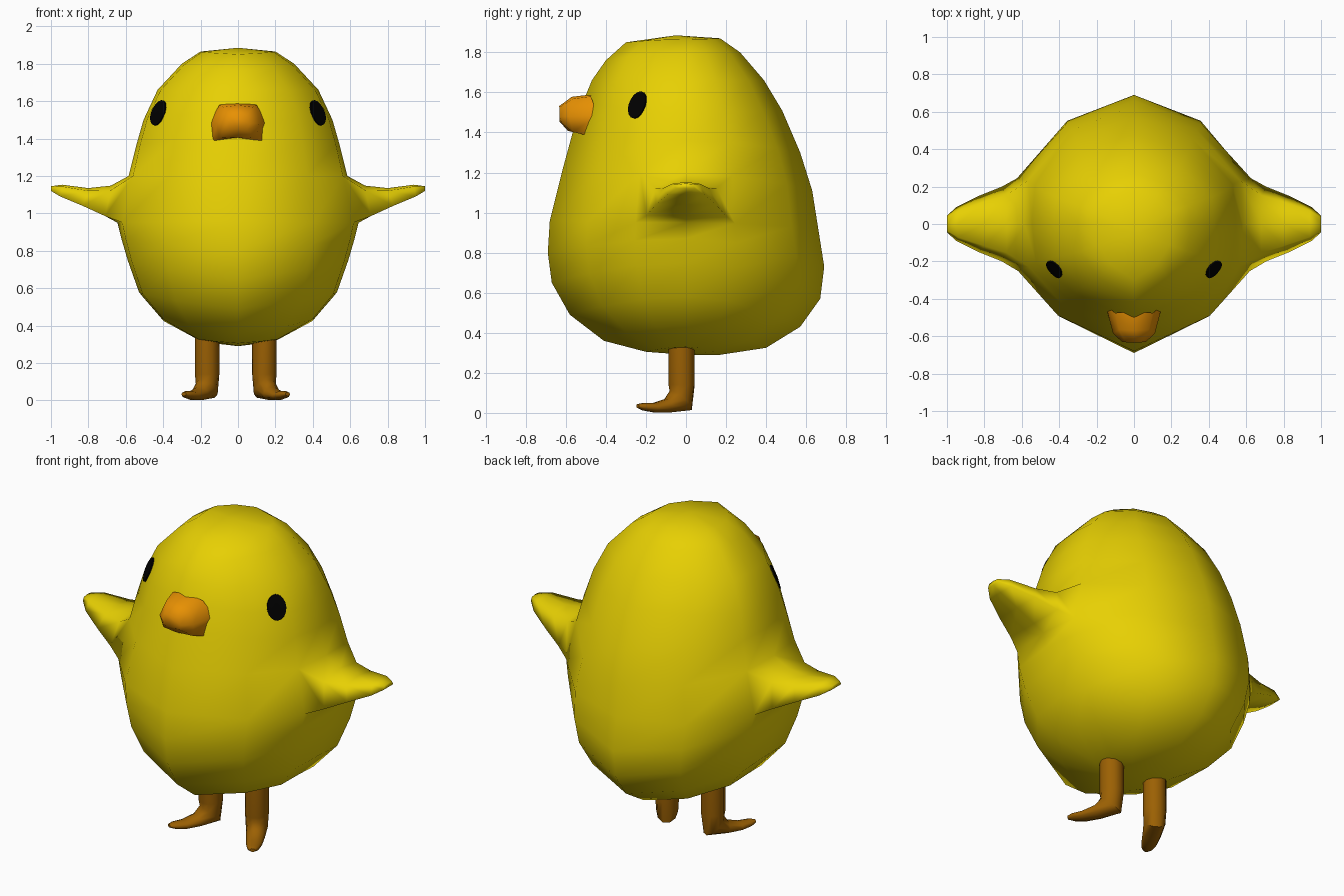
import bpy, bmesh, math
from mathutils import Vector

cube = bpy.data.objects.get("Cube")
if cube:
    bpy.data.objects.remove(cube)


def material(name, rgb):
    m = bpy.data.materials.new(name)
    m.use_nodes = True
    m.diffuse_color = (*rgb, 1)
    bsdf = m.node_tree.nodes["Principled BSDF"]
    bsdf.inputs["Base Color"].default_value = (*rgb, 1)
    bsdf.inputs["Roughness"].default_value = 0.6
    return m


YELLOW = material("chick yellow", (0.8, 0.63, 0.001))
ORANGE = material("beak orange", (0.8, 0.28, 0.001))
BROWN = material("leg brown", (0.33, 0.118, 0.001))
BLACK = material("eye black", (0.0, 0.0, 0.0))


def finish(bm, name, mat, sharp=None):
    bmesh.ops.recalc_face_normals(bm, faces=bm.faces)
    me = bpy.data.meshes.new(name)
    bm.to_mesh(me)
    bm.free()
    me.materials.append(mat)
    me.shade_smooth()
    if sharp:
        me.set_sharp_from_angle(angle=math.radians(sharp))
    ob = bpy.data.objects.new(name, me)
    bpy.context.collection.objects.link(ob)
    return ob


def ring(bm, pts):
    return [bm.verts.new(p) for p in pts]


def bridge(bm, a, b, skip=()):
    n = len(a)
    for i in range(n):
        if i not in skip:
            bm.faces.new((a[i], a[(i + 1) % n], b[(i + 1) % n], b[i]))


# Body: rings of (front y, front z, side x, side z, back y, back z)
RINGS = [
    (-.20, .305, .22, .33, .17, .29), (-.41, .36, .41, .44, .40, .325),
    (-.58, .49, .53, .58, .57, .43), (-.67, .65, .59, .75, .67, .57),
    (-.69, .80, .625, .87, .69, .73), (-.68, .96, .645, .95, .66, .92),
    (-.62, 1.20, .585, 1.20, .63, 1.11), (-.56, 1.42, .545, 1.36, .57, 1.30),
    (-.515, 1.55, .505, 1.50, .48, 1.51), (-.47, 1.66, .43, 1.66, .39, 1.66),
    (-.40, 1.76, .30, 1.80, .27, 1.80), (-.30, 1.85, .20, 1.865, .17, 1.87),
]
HALF = [(0, -1), (.63, -.72), (.96, -.37), (1, 0), (.97, .37), (.57, .8), (0, 1)]
OUTLINE = HALF + [(-u, v) for u, v in HALF[5:0:-1]]

bm = bmesh.new()
loops = []
for yf, zf, w, zs, yb, zb in RINGS:
    pts = []
    for u, v in OUTLINE:
        y_end, z_end = (yf, zf) if v < 0 else (yb, zb)
        pts.append((w * u, abs(v) * y_end, zs + (z_end - zs) * v * v))
    loops.append(ring(bm, pts))
for i in range(len(loops) - 1):
    bridge(bm, loops[i], loops[i + 1], (2, 3, 8, 9) if i == 5 else ())
for loop, tip in ((loops[0], (0, 0, .29)), (loops[-1], (0, -.05, 1.885))):
    c = bm.verts.new(tip)
    for i in range(12):
        bm.faces.new((loop[i], loop[(i + 1) % 12], c))

# Wings: grown out of the openings left in the body sides
# (bottom x, bottom z, top x, top z, half depth)
WING = [(.71, .985, .68, 1.148, .198), (.83, 1.04, .80, 1.135, .15),
        (.95, 1.09, .94, 1.153, .09), (1.0, 1.12, 1.0, 1.145, .045)]
lo, hi = loops[5], loops[6]
for s, cols in ((1, (2, 3, 4)), (-1, (10, 9, 8))):
    prev = [lo[c] for c in cols] + [hi[c] for c in reversed(cols)]
    for xb, zb, xt, zt, d in WING:
        drop = .15 * (zt - zb)
        cur = ring(bm, [(s * xb, -d, zb), (s * xb, 0, zb), (s * xb, d, zb),
                        (s * xt, .78 * d, zt - drop), (s * xt, 0, zt),
                        (s * xt, -.78 * d, zt - drop)])
        bridge(bm, prev, cur)
        prev = cur
    bm.faces.new(prev)
body = finish(bm, "body_with_wings", YELLOW)

# Beak: half sections from the face out to the blunt tip, mirrored in x
BEAK = [
    [(0, -.47, 1.59), (.10, -.475, 1.58), (.15, -.44, 1.485),
     (.14, -.48, 1.382), (0, -.53, 1.40)],
    [(0, -.57, 1.578), (.08, -.565, 1.568), (.112, -.585, 1.48),
     (.10, -.565, 1.402), (0, -.59, 1.408)],
    [(0, -.635, 1.53), (.045, -.632, 1.525), (.062, -.632, 1.48),
     (.048, -.62, 1.445), (0, -.632, 1.455)],
]
bm = bmesh.new()
prev = None
for half in BEAK:
    cur = ring(bm, half + [(-x, y, z) for x, y, z in half[3:0:-1]])
    if prev:
        bridge(bm, prev, cur)
    prev = cur
bm.faces.new(prev)
finish(bm, "beak", ORANGE)

# Legs: tubes bending into pointed, splayed feet
# (forward, height, half width, half thickness, tilt in degrees)
LEG = [(0, .37, .065, .067, 0), (0, .14, .065, .067, 0),
       (.005, .062, .06, .075, 42), (.08, .036, .052, .036, 80),
       (.16, .026, .044, .024, 90), (.22, .031, .033, .019, 90),
       (.252, .034, .015, .01, 90)]
for name, s, cx in (("left_leg", 1, .141), ("right_leg", -1, -.165)):
    fwd = Vector((s * .122, -.215, 0)).normalized()
    side = Vector((-fwd.y, fwd.x, 0))
    bm = bmesh.new()
    prev = None
    for t, z, hw, hh, tilt in LEG:
        a = math.radians(tilt)
        e = fwd * math.cos(a) + Vector((0, 0, math.sin(a)))
        c = Vector((cx, -.022, z)) + fwd * t
        cur = ring(bm, [c + side * hw * math.cos(k * math.pi / 5)
                        + e * hh * math.sin(k * math.pi / 5) for k in range(10)])
        if prev:
            bridge(bm, prev, cur)
        else:
            bm.faces.new(cur)
        prev = cur
    bm.faces.new(prev)
    finish(bm, name, BROWN, 60)

# Eyes: thin oval plates wrapped onto the head
bpy.context.view_layer.update()
for name, s in (("left_eye", 1), ("right_eye", -1)):
    out = Vector((s * .72, -.68, .2)).normalized()
    across = Vector((0, 0, 1)).cross(out).normalized()
    up = out.cross(across)
    mid = Vector((s * .435, -.25, 1.543))

    def on_head(p, lift):
        return body.closest_point_on_mesh(p)[1] + out * lift

    bm = bmesh.new()
    centre = bm.verts.new(on_head(mid, .008))
    prev = None
    for size, lift in ((.5, .008), (1, .008), (1, -.001)):
        cur = []
        for k in range(16):
            a = k * math.pi / 8
            p = mid + (across * .054 * math.cos(a) + up * .074 * math.sin(a)) * size
            cur.append(bm.verts.new(on_head(p, lift)))
        if prev:
            bridge(bm, prev, cur)
        else:
            for k in range(16):
                bm.faces.new((centre, cur[k], cur[(k + 1) % 16]))
        prev = cur
    bm.faces.new(prev)
    finish(bm, name, BLACK, 40)
